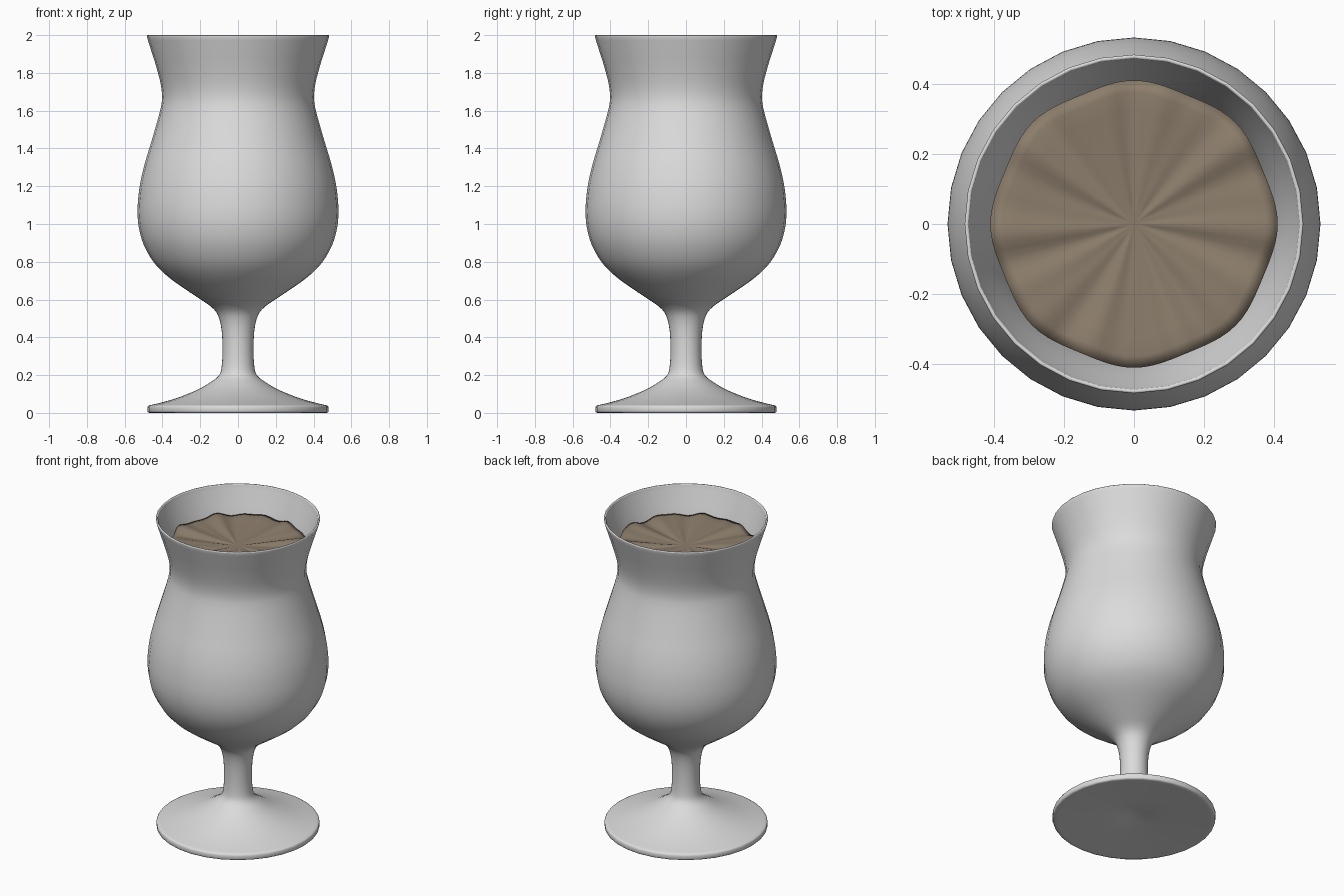
import bpy, bmesh, math

if "Cube" in bpy.data.objects:
    bpy.data.objects.remove(bpy.data.objects["Cube"])


def material(name, rgb):
    m = bpy.data.materials.new(name)
    m.diffuse_color = (*rgb, 1)
    m.use_nodes = True
    m.node_tree.nodes["Principled BSDF"].inputs["Base Color"].default_value = m.diffuse_color
    return m


def smooth_path(pts, steps=3):
    """Catmull-Rom curve through the (r, z) points."""
    out = []
    for i in range(len(pts) - 1):
        p = [pts[max(0, min(len(pts) - 1, i + d))] for d in (-1, 0, 1, 2)]
        for s in range(steps):
            t = s / steps
            out.append(tuple(0.5 * (2 * b + (c - a) * t + (2 * a - 5 * b + 4 * c - d) * t * t
                                    + (3 * b - a - 3 * c + d) * t ** 3)
                             for a, b, c, d in zip(*p)))
    return out + [pts[-1]]


def lathe(name, profile, sides, mat, ripple=None):
    """Spin (r, z) points around z; points with r = 0 become poles."""
    bm = bmesh.new()
    rings = []
    for i, (r, z) in enumerate(profile):
        if r == 0:
            rings.append([bm.verts.new((0, 0, z))])
            continue
        ring = []
        for k in range(sides):
            a = 2 * math.pi * k / sides
            rr, zz = ripple(i, a, r, z) if ripple else (r, z)
            ring.append(bm.verts.new((rr * math.cos(a), rr * math.sin(a), zz)))
        rings.append(ring)
    for lo, hi in zip(rings, rings[1:]):
        for k in range(sides):
            n = (k + 1) % sides
            if len(lo) == 1:
                bm.faces.new((lo[0], hi[n], hi[k]))
            elif len(hi) == 1:
                bm.faces.new((lo[k], lo[n], hi[0]))
            else:
                bm.faces.new((lo[k], lo[n], hi[n], hi[k]))
    bmesh.ops.recalc_face_normals(bm, faces=bm.faces[:])
    me = bpy.data.meshes.new(name)
    bm.to_mesh(me)
    bm.free()
    me.materials.append(mat)
    for p in me.polygons:
        p.use_smooth = True
    ob = bpy.data.objects.new(name, me)
    bpy.context.collection.objects.link(ob)
    return ob


glass_mat = material("pale grey glass", (0.71, 0.71, 0.71))
drink_mat = material("milky brown drink", (0.26, 0.205, 0.148))

# Underside and rim of the foot, with a small dimple in the middle
foot = [(0, 0.036), (0.04, 0.034), (0.09, 0.024), (0.15, 0.017), (0.3, 0.01), (0.45, 0.001),
        (0.468, 0), (0.477, 0.003), (0.48, 0.01), (0.48, 0.03), (0.477, 0.036)]
# Foot top, stem and bowl outside, going up to the flared lip
bowl = [(0.287, 0.66), (0.372, 0.722), (0.444, 0.794), (0.497, 0.885), (0.524, 0.975),
        (0.532, 1.06), (0.528, 1.14), (0.517, 1.22), (0.495, 1.315), (0.465, 1.415),
        (0.434, 1.52), (0.41, 1.61), (0.402, 1.67), (0.409, 1.74), (0.432, 1.83),
        (0.457, 1.91), (0.483, 1.992)]
outside = [(0.47, 0.04), (0.41, 0.054), (0.32, 0.08), (0.22, 0.12), (0.145, 0.163),
           (0.1, 0.2), (0.086, 0.25), (0.082, 0.34), (0.087, 0.44), (0.105, 0.515),
           (0.14, 0.56), (0.2, 0.602)] + bowl
inner = [(r - 0.012, z + (0.012 if z < 0.8 else 0)) for r, z in bowl]
lip = [(0.483, 1.997), (0.48, 2.0), (0.475, 2.0), (0.472, 1.997)]
floor = [(0.19, 0.617), (0.11, 0.597), (0, 0.588)]
inside = smooth_path(inner[::-1] + floor)
lathe("glass", foot + smooth_path(outside) + lip + inside, 32, glass_mat)

# Drink: fills the bowl, with a rippled top rising just above the waist
body = [(0, 0.595)] + smooth_path([(0.11, 0.604), (0.187, 0.624)]
                                  + [(r - 0.006, z + 0.003) for r, z in inner[:13]])
edge = [(0.394, 1.76), (0.404, 1.838)]
top = [(0.37, 1.842), (0.32, 1.838), (0.26, 1.834), (0.2, 1.83), (0.13, 1.826),
       (0.06, 1.823), (0, 1.821)]
first_wavy = len(body) + 1


def ripple(i, a, r, z):
    if i < first_wavy:
        return r, z
    f = min(1, r / 0.38)
    wave = 0.009 * math.cos(10 * a - 0.3) + 0.005 * math.sin(17 * a + 2 + 3 * r)
    rim = 0.006 * math.cos(8 * a) if r > 0.3 else 0
    return r + rim, z + wave * f


lathe("drink", body + edge + top, 96, drink_mat, ripple)
